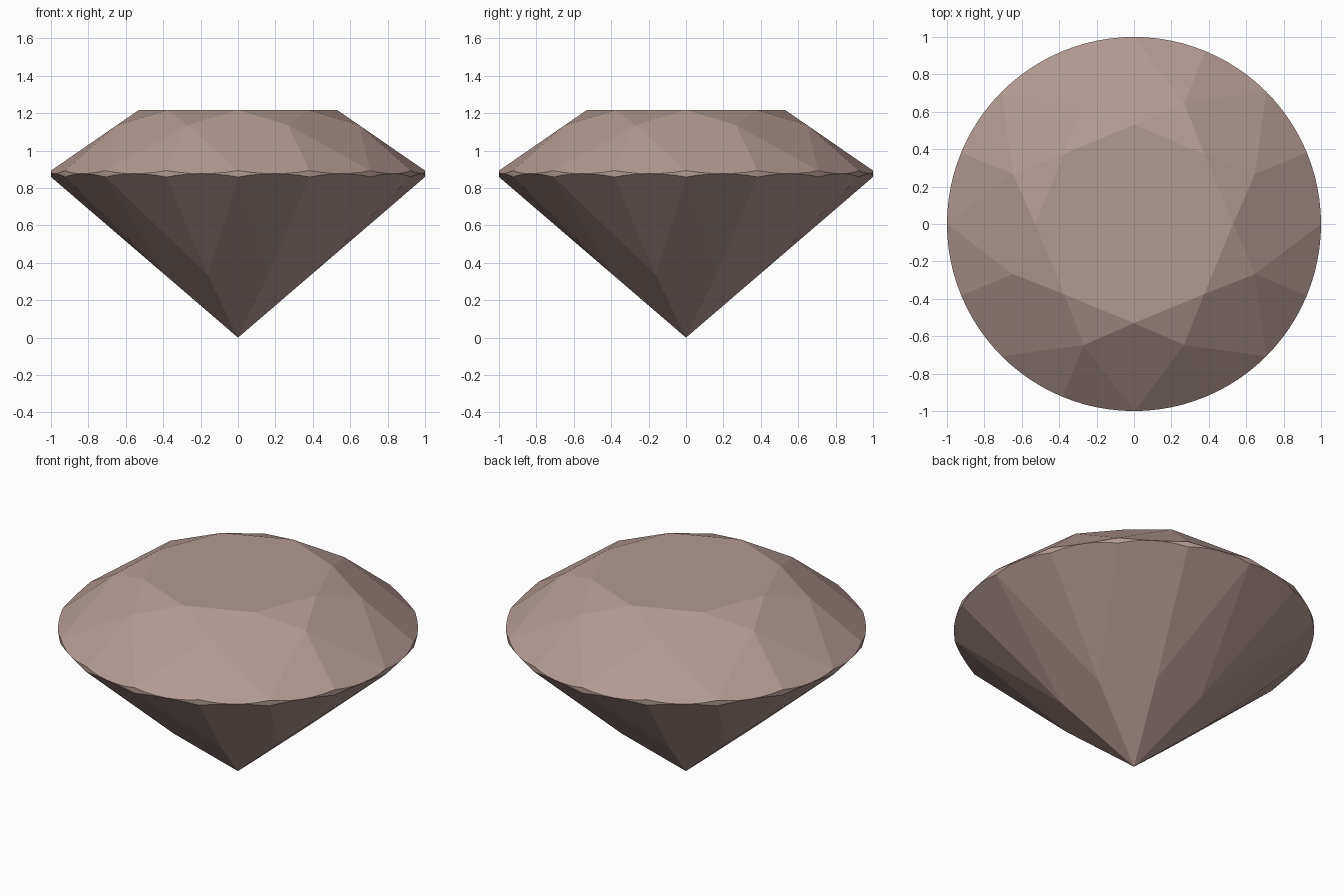
import bpy, bmesh
from math import sin, cos, radians

if "Cube" in bpy.data.objects:
    bpy.data.objects.remove(bpy.data.objects["Cube"])

TABLE_R, TABLE_Z = 0.53, 1.217        # flat top octagon
KITE_R, LOWER_R = 0.70, 0.42          # facet junctions at 22.5 degrees
TOP_Z, BOT_Z = 0.893, 0.859           # girdle edges at the main facets
SEGMENTS = 96
HALF, QUARTER = radians(22.5), radians(11.25)

bm = bmesh.new()


def add(radius, angle, z):
    return bm.verts.new((radius * cos(angle), radius * sin(angle), z))


# Junction heights lie on the main crown and pavilion facet planes
kite_z = TABLE_Z - (KITE_R * cos(HALF) - TABLE_R) * (TABLE_Z - TOP_Z) / (1 - TABLE_R)
lower_z = LOWER_R * cos(HALF) * BOT_Z

# Table corners, crown junctions and pavilion junctions
for i in range(8):
    a = 2 * HALF * i
    add(TABLE_R, a, TABLE_Z)
    add(KITE_R, a + HALF, kite_z)
    add(LOWER_R, a + HALF, lower_z)

# Culet point
bm.verts.new((0, 0, 0))

# Scalloped girdle: where the half facets cut the round rim
up_slope = (kite_z - TOP_Z) / (cos(QUARTER) * (1 - KITE_R))
low_slope = (BOT_Z - lower_z) / (cos(QUARTER) * (1 - LOWER_R))
for i in range(SEGMENTS):
    a = radians(360 / SEGMENTS * i)
    dip = cos((i % 6) * radians(360 / SEGMENTS) - QUARTER) - cos(QUARTER)
    add(1, a, TOP_Z - up_slope * dip)
    add(1, a, BOT_Z + low_slope * dip)

# Close the convex stone and merge triangles into whole flat facets
hull = bmesh.ops.convex_hull(bm, input=bm.verts[:])
loose = [v for v in bm.verts if not v.link_faces]
bmesh.ops.delete(bm, geom=loose, context='VERTS')
bmesh.ops.dissolve_limit(bm, angle_limit=radians(0.5), verts=bm.verts[:], edges=bm.edges[:])
bmesh.ops.recalc_face_normals(bm, faces=bm.faces[:])

mesh = bpy.data.meshes.new("cut_gemstone")
bm.to_mesh(mesh)
bm.free()
gem = bpy.data.objects.new("cut_gemstone", mesh)
bpy.context.collection.objects.link(gem)

# Dusty pink stone
mat = bpy.data.materials.new("dusty_pink")
mat.diffuse_color = (0.45, 0.32, 0.29, 1)
mat.use_nodes = True
mat.node_tree.nodes["Principled BSDF"].inputs["Base Color"].default_value = mat.diffuse_color
mesh.materials.append(mat)
